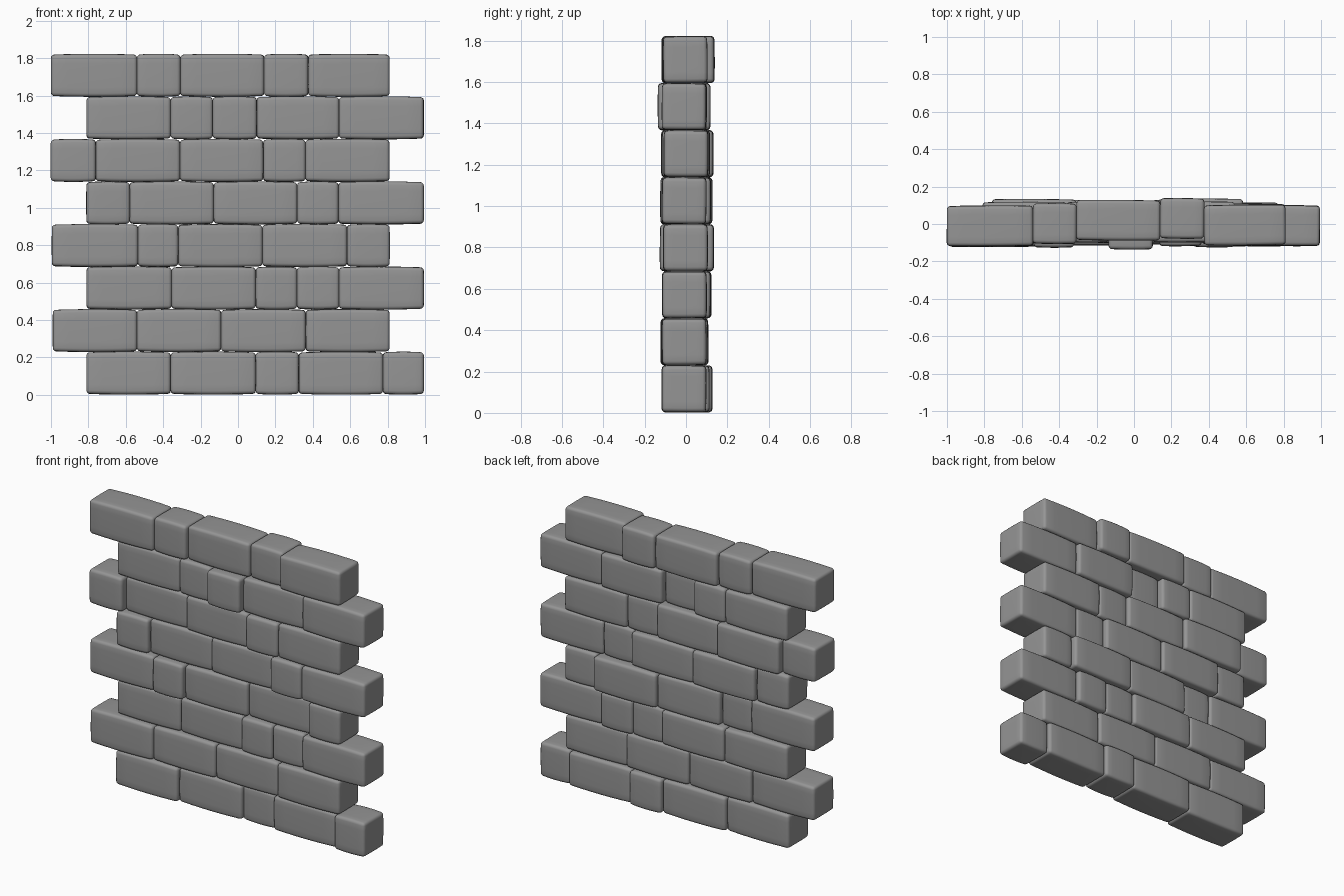
import bpy, bmesh, random
from mathutils import Matrix

if "Cube" in bpy.data.objects:
    bpy.data.objects.remove(bpy.data.objects["Cube"])

random.seed(4)
PITCH = 0.2275      # course height
DEPTH = 0.218

# Each course, bottom to top: joint positions along x, then depth offset of each block
COURSES = [
    ([-.81, -.36, .095, .325, .775, .993], [-.01, .005, .02, .005, -.01]),
    ([-.99, -.54, -.09, .362, .81], [-.015, -.005, 0, -.01]),
    ([-.81, -.355, .095, .315, .54, .993], [.01, .015, 0, .01, -.008]),
    ([-.995, -.535, -.32, .13, .583, .81], [-.01, -.018, .01, .027, -.003]),
    ([-.81, -.58, -.13, .317, .537, .993], [-.003, .02, .012, -.016, -.01]),
    ([-1, -.76, -.31, .135, .36, .81], [-.012, .025, .008, -.01, 0]),
    ([-.81, -.36, -.135, .1, .54, .993], [.01, .01, -.028, .01, -.008]),
    ([-1, -.54, -.308, .14, .375, .81], [-.01, .002, .02, .03, -.005]),
]

# Dark grey stone
stone = bpy.data.materials.new("stone")
stone.diffuse_color = (.3, .3, .3, 1)
stone.use_nodes = True
stone.node_tree.nodes["Principled BSDF"].inputs["Base Color"].default_value = stone.diffuse_color


def stone_block(name, x0, x1, y, z):
    """Rounded block whose long faces swell slightly in the middle."""
    hx, hy, hz = (x1 - x0) / 2 + .001, DEPTH / 2, .115
    bm = bmesh.new()
    bmesh.ops.create_cube(bm, size=1)
    bmesh.ops.scale(bm, vec=(2 * hx, 2 * hy, 2 * hz), verts=bm.verts)
    bmesh.ops.bevel(bm, geom=bm.edges[:], offset=.018, segments=3,
                    profile=.5, affect='EDGES')
    long_edges = [e for e in bm.edges if e.calc_length() > .1]
    bmesh.ops.subdivide_edges(bm, edges=long_edges, cuts=5, use_grid_fill=True)
    for v in bm.verts:
        u, w, t = v.co.x / hx, v.co.y / hy, v.co.z / hz
        v.co.x *= 1 - .008 * (w * w + t * t) / 2
        v.co.y *= 1 - .025 * u * u - .015 * t * t
        v.co.z *= 1 - .04 * u * u - .01 * w * w
    tilt = Matrix.Rotation(random.uniform(-.012, .012), 4, 'Z') @ \
        Matrix.Rotation(random.uniform(-.01, .01), 4, 'X')
    bmesh.ops.transform(bm, matrix=tilt, verts=bm.verts)
    for f in bm.faces:
        f.smooth = True
    mesh = bpy.data.meshes.new(name)
    bm.to_mesh(mesh)
    bm.free()
    mesh.materials.append(stone)
    block = bpy.data.objects.new(name, mesh)
    block.location = ((x0 + x1) / 2, y, z)
    bpy.context.collection.objects.link(block)


# Wall courses
for row, (joints, offsets) in enumerate(COURSES):
    for i, y in enumerate(offsets):
        stone_block(f"course_{row + 1}_block_{i + 1}", joints[i], joints[i + 1],
                    y, .116 + row * PITCH)
